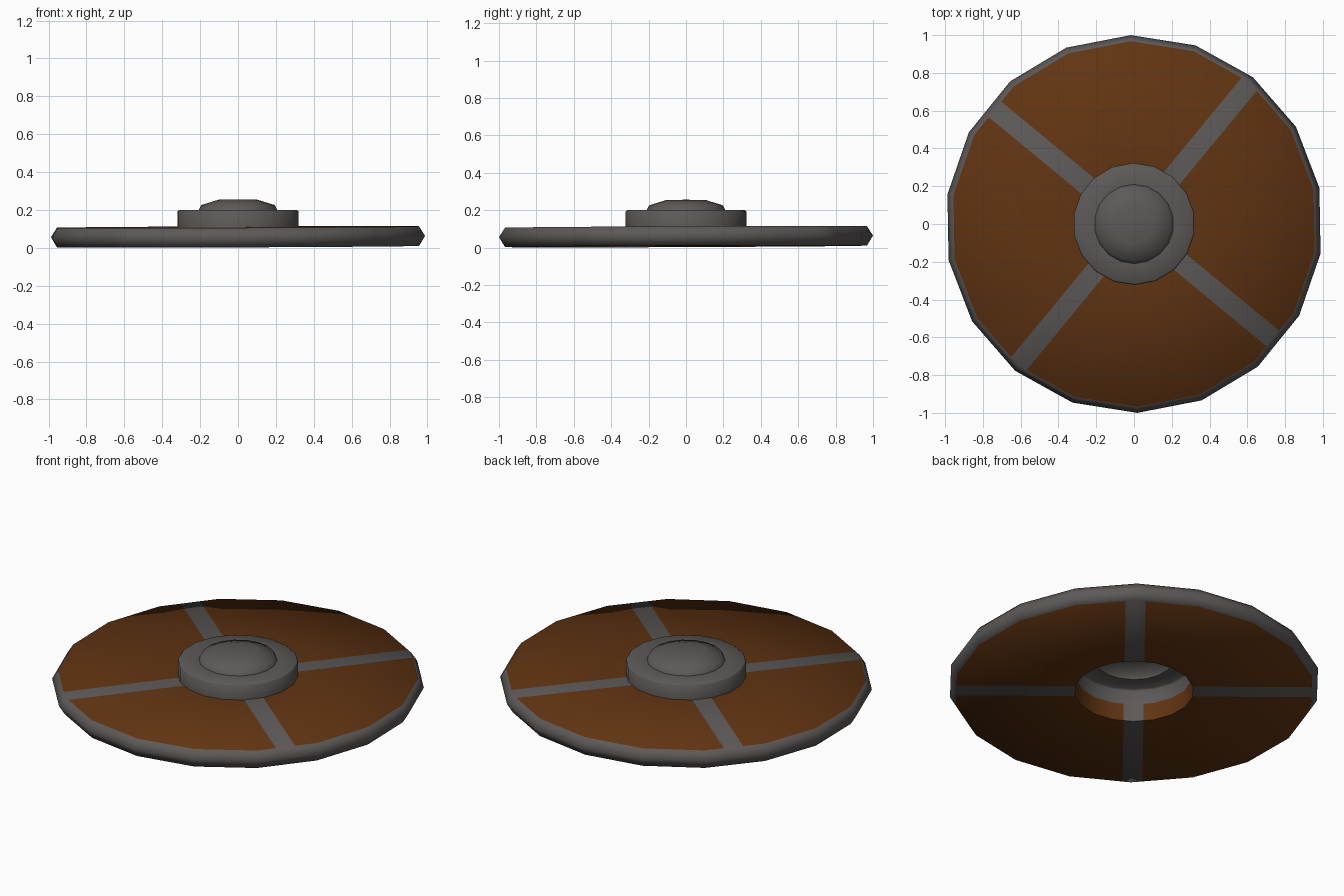
import bpy, bmesh, math
from mathutils import Vector

if "Cube" in bpy.data.objects:
    bpy.data.objects.remove(bpy.data.objects["Cube"])

SIDES = 18
START = math.radians(11)
STRIPE_ANGLE = math.radians(50.5)
STRIPE_HALF = 0.053


def material(name, rgb):
    m = bpy.data.materials.new(name)
    m.diffuse_color = (*rgb, 1)
    m.use_nodes = True
    m.node_tree.nodes["Principled BSDF"].inputs["Base Color"].default_value = m.diffuse_color
    return m


steel = material("dark_steel", (0.108, 0.1, 0.097))
wood = material("brown_wood", (0.118, 0.034, 0.006))


def lathe(bm, profile, closed):
    """Revolve (radius, z) points round z; radius 0 becomes a single tip."""
    rings = []
    for r, z in profile:
        n = 1 if r == 0 else SIDES
        rings.append([bm.verts.new((r * math.cos(START + i * math.tau / SIDES),
                                    r * math.sin(START + i * math.tau / SIDES), z))
                      for i in range(n)])
    pairs = list(zip(rings, rings[1:]))
    if closed:
        pairs.append((rings[-1], rings[0]))
    for a, b in pairs:
        for i in range(SIDES):
            j = (i + 1) % SIDES
            if len(b) == 1:
                bm.faces.new((a[i], a[j], b[0]))
            else:
                bm.faces.new((a[i], a[j], b[j], b[i]))


def finish(bm, name, mats, angle):
    me = bpy.data.meshes.new(name)
    bm.to_mesh(me)
    bm.free()
    ob = bpy.data.objects.new(name, me)
    bpy.context.collection.objects.link(ob)
    for m in mats:
        me.materials.append(m)
    bpy.ops.object.select_all(action='DESELECT')
    ob.select_set(True)
    bpy.context.view_layer.objects.active = ob
    bpy.ops.object.shade_smooth_by_angle(angle=math.radians(angle))
    return ob


# Round board with a bevelled rim and an open centre
bm = bmesh.new()
lathe(bm, [(0.32, 0.0065), (0.968, 0.0065), (1.0, 0.06), (0.968, 0.11), (0.32, 0.11)], True)
bmesh.ops.recalc_face_normals(bm, faces=bm.faces)

# Cut the edges of the crossed straps into the board
normals = [Vector((-math.sin(a), math.cos(a), 0))
           for a in (STRIPE_ANGLE, STRIPE_ANGLE + math.pi / 2)]
for n in normals:
    for s in (-1, 1):
        bmesh.ops.bisect_plane(bm, geom=bm.verts[:] + bm.edges[:] + bm.faces[:],
                               plane_co=n * STRIPE_HALF * s, plane_no=n)

# Steel on the rim and straps, wood elsewhere
for f in bm.faces:
    c = f.calc_center_median()
    on_rim = c.xy.length > 0.9 and abs(f.normal.z) < 0.9
    on_strap = any(abs(c.dot(n)) < STRIPE_HALF for n in normals)
    f.material_index = 0 if on_rim or on_strap else 1

# The board lies very slightly tilted
for v in bm.verts:
    v.co.z += 0.0042 * (v.co.x + v.co.y)
finish(bm, "shield_board", [steel, wood], 75)

# Hollow boss: stepped collar with a low dome
bm = bmesh.new()
lathe(bm, [(0.323, 0.1), (0.323, 0.193), (0.315, 0.2), (0.21, 0.2),
           (0.197, 0.226), (0.105, 0.254), (0, 0.256)], False)
finish(bm, "centre_boss", [steel], 50)
